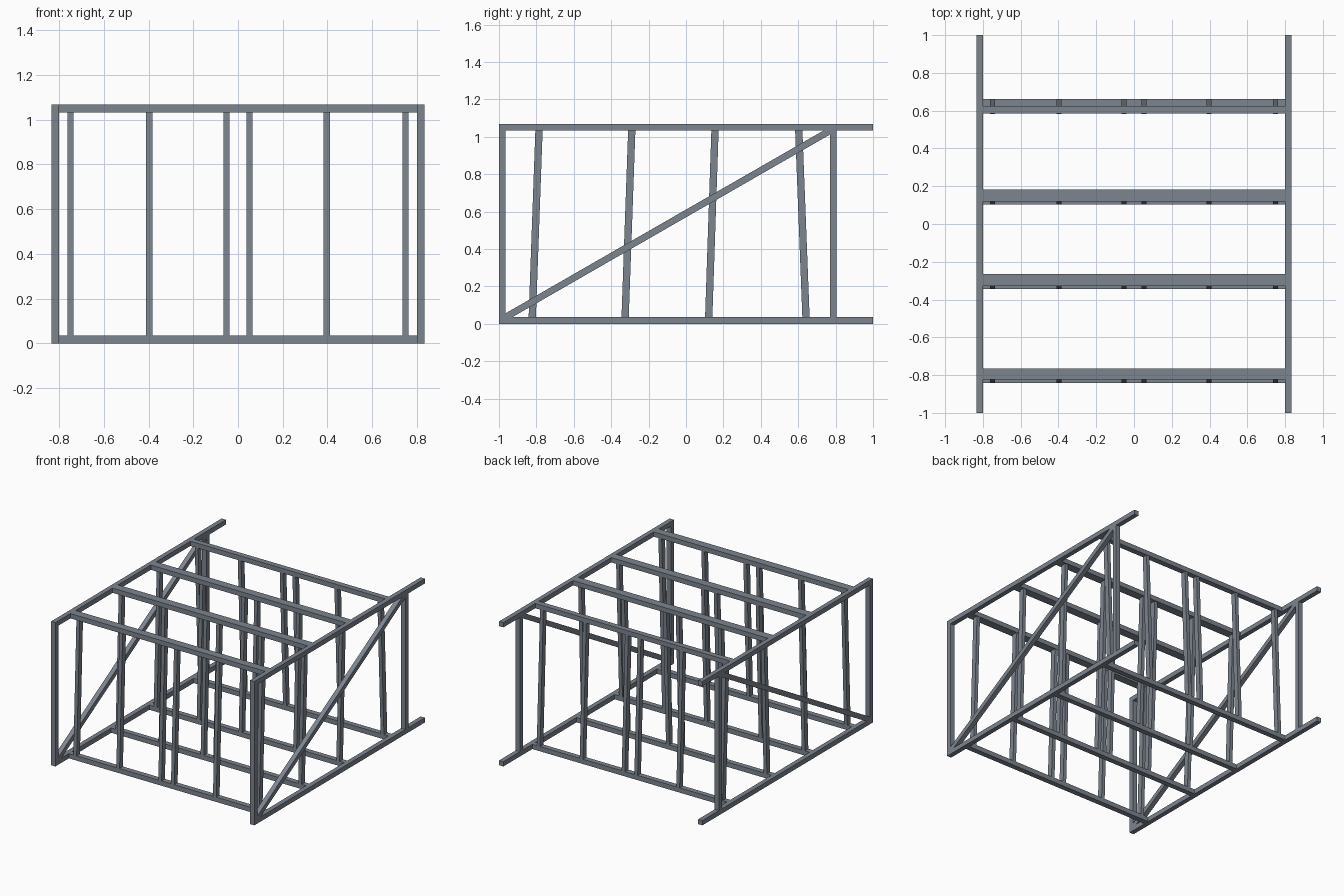
import bpy, bmesh

if "Cube" in bpy.data.objects:
    bpy.data.objects.remove(bpy.data.objects["Cube"])

T = 0.0355          # tube size of the side frames
H = 1.068           # total height
XO, XI = 0.835, 0.80
Z0, Z1 = T, H - T   # inner faces of lower and upper rails

# Blue-grey painted steel
steel = bpy.data.materials.new("steel")
steel.diffuse_color = (0.205, 0.235, 0.275, 1)
steel.use_nodes = True
steel.node_tree.nodes["Principled BSDF"].inputs["Base Color"].default_value = steel.diffuse_color


def prism(name, profile, x0, x1):
    """Extrude a closed y-z profile from x0 to x1."""
    bm = bmesh.new()
    a = [bm.verts.new((x0, y, z)) for y, z in profile]
    b = [bm.verts.new((x1, y, z)) for y, z in profile]
    n = len(profile)
    bm.faces.new(a)
    bm.faces.new(b[::-1])
    for i in range(n):
        j = (i + 1) % n
        bm.faces.new((a[i], b[i], b[j], a[j]))
    bmesh.ops.recalc_face_normals(bm, faces=bm.faces)
    me = bpy.data.meshes.new(name)
    bm.to_mesh(me)
    bm.free()
    me.materials.append(steel)
    ob = bpy.data.objects.new(name, me)
    bpy.context.collection.objects.link(ob)
    return ob


def rect(y0, y1, z0, z1):
    return [(y0, z0), (y1, z0), (y1, z1), (y0, z1)]


# Side frames: rails, posts and the diagonal brace
ya, yb = -1 + T, 0.77
h = 0.018
run, rise = yb - ya, Z1 - Z0
length = (run ** 2 + rise ** 2) ** 0.5
dz, dy = h * length / run, h * length / rise
brace = [(ya, Z0), (ya + dy, Z0), (yb, Z1 - dz),
         (yb, Z1), (yb - dy, Z1), (ya, Z0 + dz)]
for side, x0, x1 in (("right", XI, XO), ("left", -XO, -XI)):
    prism(side + "_bottom_rail", rect(-1, 1, 0, Z0), x0, x1)
    prism(side + "_top_rail", rect(-1, 1, Z1, H), x0, x1)
    prism(side + "_front_post", rect(-1, ya, Z0, Z1), x0, x1)
    prism(side + "_rear_post", rect(yb, yb + T, Z0, Z1), x0, x1)
    prism(side + "_diagonal_brace", brace, x0, x1)

# Cross frames: (bottom beam y range, top beam y range, upright top centre)
frames = [
    ((-0.842, -0.802), (-0.824, -0.764), -0.786),
    ((-0.345, -0.306), (-0.328, -0.265), -0.290),
    ((0.102, 0.141), (0.120, 0.182), 0.155),
    ((0.622, 0.661), (0.584, 0.626), 0.603),
]
uw, ux = 0.0195, 0.0135     # half sizes of the uprights
for i, (bot, top, yc1) in enumerate(frames, 1):
    prism(f"cross_beam_bottom_{i}", rect(*bot, 0, Z0), -XI, XI)
    prism(f"cross_beam_top_{i}", rect(*top, Z1, H), -XI, XI)
    yc0 = sum(bot) / 2
    # Leaning uprights between the two beams
    slanted = [(yc0 - uw, Z0), (yc0 + uw, Z0), (yc1 + uw, Z1), (yc1 - uw, Z1)]
    for k, x in enumerate((-0.75, -0.397, -0.052, 0.052, 0.397, 0.75), 1):
        prism(f"upright_{i}_{k}", slanted, x - ux, x + ux)
